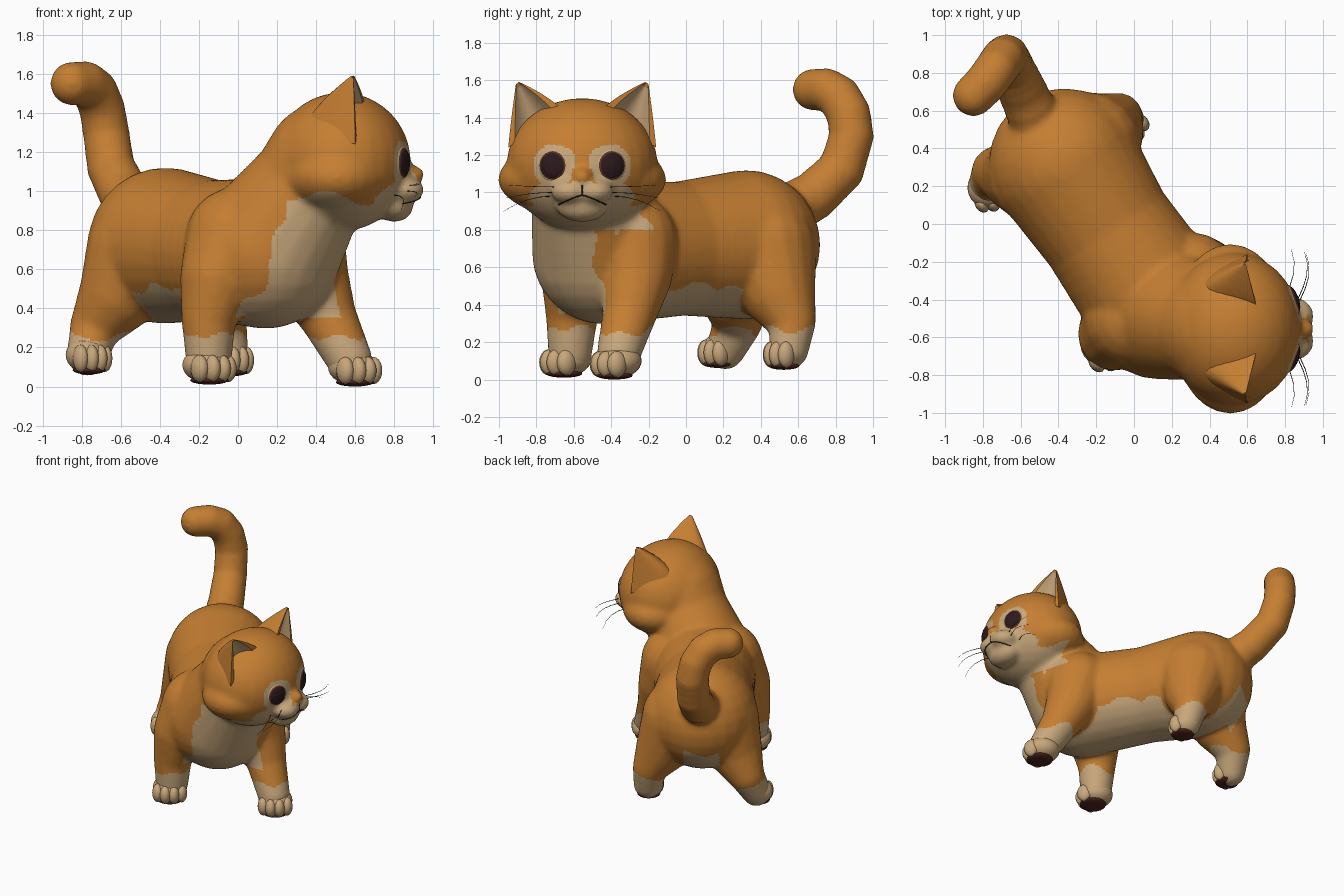
import bpy, bmesh, math
from mathutils import Vector, Matrix
from mathutils.bvhtree import BVHTree

cube = bpy.data.objects.get("Cube")
if cube:
    bpy.data.objects.remove(cube, do_unlink=True)

FWD = Vector((.55, -.835, 0))      # direction the body walks
SIDE = Vector((.835, .55, 0))      # the body's left
BODY_ANGLE = math.atan2(FWD.y, FWD.x)
CHEST = Vector((.14, -.44, .68))
HIPS = Vector((-.37, .32, .72))
FACE_Y = -.555                     # the head looks along +x
scratch = bpy.data.meshes.new("scratch")


def material(name, rgb):
    m = bpy.data.materials.new(name)
    m.use_nodes = True
    m.diffuse_color = (*rgb, 1)
    m.node_tree.nodes["Principled BSDF"].inputs["Base Color"].default_value = (*rgb, 1)
    m.node_tree.nodes["Principled BSDF"].inputs["Roughness"].default_value = .8
    return m


ORANGE = material("orange fur", (.56, .21, .032))
CREAM = material("cream fur", (.58, .39, .2))
PAD = material("dark pad", (.075, .018, .012))
EYE = material("eye dark", (.026, .01, .012))
IRIS = material("eye brown", (.1, .035, .015))
LINE = material("whisker dark", (.02, .012, .01))


def ball(bm, centre, radii, angle=0, seg=16):
    mat = Matrix.Translation(centre) @ Matrix.Rotation(angle, 4, 'Z') @ Matrix.Diagonal((*radii, 1))
    one = bmesh.new()
    bmesh.ops.create_uvsphere(one, u_segments=seg, v_segments=seg // 2 + 2, radius=1, matrix=mat)
    one.to_mesh(scratch)
    one.free()
    bm.from_mesh(scratch)


def chain(bm, stops, steps=5, seg=16):
    """Row of balls running through stops of (x, y, z, radius)."""
    row = []
    for a, b in zip(stops, stops[1:]):
        for i in range(steps):
            p = Vector(a).lerp(Vector(b), i / steps)
            row.append((p.xyz, p.w))
    row.append((Vector(stops[-1]).xyz, stops[-1][3]))
    for c, r in row:
        ball(bm, c, (r, r, r), seg=seg)
    return row


def make(name, bm, *mats):
    me = bpy.data.meshes.new(name)
    bm.to_mesh(me)
    bm.free()
    for m in mats:
        me.materials.append(m)
    me.shade_smooth()
    ob = bpy.data.objects.new(name, me)
    bpy.context.collection.objects.link(ob)
    return ob


def line(name, pts, radius, taper=1.0):
    cu = bpy.data.curves.new(name, 'CURVE')
    cu.dimensions = '3D'
    cu.bevel_depth = radius
    cu.bevel_resolution = 1
    cu.use_fill_caps = True
    sp = cu.splines.new('POLY')
    sp.points.add(len(pts) - 1)
    for i, p in enumerate(pts):
        sp.points[i].co = (*p, 1)
        sp.points[i].radius = 1 + (taper - 1) * i / (len(pts) - 1)
    cu.materials.append(LINE)
    bpy.context.collection.objects.link(bpy.data.objects.new(name, cu))


# Body, head and limbs, fused into one skin
bm = bmesh.new()
chain(bm, [(*HIPS, .4), (-.15, -.02, .7, .36), (*CHEST, .385), (.36, -.53, 1.02, .3), (.46, FACE_Y, 1.13, .33)], 7, 24)
ball(bm, (.53, FACE_Y, 1.15), (.355, .405, .355), seg=28)
ball(bm, (.51, FACE_Y, 1.07), (.31, .452, .21), seg=28)
for s in (-1, 1):
    ball(bm, (.855, FACE_Y + s * .065, 1.005), (.1, .105, .07))
ball(bm, (.8, FACE_Y, .925), (.1, .14, .085))
ball(bm, (.875, FACE_Y, 1.085), (.085, .06, .05))
legs = []
for stops in (
    [(-.01, -.5, .76, .26), (-.1, -.58, .56, .2), (-.15, -.61, .35, .143), (-.15, -.62, .14, .12)],
    [(.3, -.29, .74, .25), (.37, -.27, .56, .2), (.46, -.3, .36, .148), (.57, -.36, .14, .12)],
    [(-.5, .27, .7, .28), (-.61, .26, .48, .205), (-.73, .28, .31, .132), (-.77, .21, .16, .108)],
    [(-.24, .42, .7, .28), (-.15, .49, .48, .205), (-.08, .57, .31, .127), (-.05, .55, .16, .108)],
):
    legs += chain(bm, stops)
chain(bm, [(-.5, .5, .88, .145), (-.58, .68, .98, .135), (-.65, .83, 1.12, .126), (-.675, .885, 1.3, .122),
           (-.695, .87, 1.42, .12), (-.73, .82, 1.51, .118), (-.78, .75, 1.55, .116), (-.85, .68, 1.55, .113)], 3)
skin = make("body_skin", bm, ORANGE, CREAM)
rm = skin.modifiers.new("fuse", 'REMESH')
rm.mode = 'VOXEL'
rm.voxel_size = .015
sm = skin.modifiers.new("soften", 'SMOOTH')
sm.factor = .5
sm.iterations = 18
fused = bpy.data.meshes.new_from_object(skin.evaluated_get(bpy.context.evaluated_depsgraph_get()))
skin.modifiers.clear()
skin.data = fused
fused.materials.clear()
fused.materials.append(ORANGE)
fused.materials.append(CREAM)
fused.shade_smooth()


def on_leg(p):
    return any((p - c).length_squared < (r + .02) ** 2 for c, r in legs)


# Cream markings
def is_cream(p):
    wave = .02 * math.sin(23 * p.x + 9 * p.z) + .015 * math.sin(31 * p.y)
    side, h = abs(p.y - FACE_Y), p.z
    if h < .33 and on_leg(p):
        return h < .26 + wave
    if p.x > .7 and h > .9:
        bridge = side < .055 and 1.06 < h < 1.13
        patch = ((side - .145) / .118) ** 2 + ((h - 1.145) / .115) ** 2 < 1 + 2 * wave
        muzzle = h < 1.07 - .5 * max(0, side - .12) + wave
        return not bridge and (patch and side > .035 or muzzle)
    if h > .8 and (p.x > .5 or p.x > .25 and p.y < FACE_Y):
        return h < .965 + .03 * math.cos(14 * (p.x - .43)) + .3 * wave
    rel = p - CHEST
    if rel.dot(FWD) > .1 and h > .35:
        return -.23 + .25 * (h - .45) + wave < rel.dot(SIDE) < .33 + 2 * wave and h < .98
    if (p - HIPS).dot(FWD) < -.2:
        return h < .56 + wave and abs((p - HIPS).dot(SIDE)) < .13
    return h < .5 + wave and not on_leg(p)


for f in fused.polygons:
    f.material_index = int(is_cream(f.center))

# Paws with four toes and a dark pad
for name, x, y, z, k in (("front_right", -.155, -.64, .01, 1), ("front_left", .59, -.37, 0, 1),
                         ("hind_right", -.77, .185, .062, .86), ("hind_left", -.045, .535, .052, .86)):
    base = Vector((x, y, z))
    bm = bmesh.new()
    ball(bm, base + Vector((0, 0, .1)) - FWD * .01 * k, (.125 * k, .124 * k, .09), BODY_ANGLE, 24)
    for across, out in ((-.086, .055), (-.031, .085), (.031, .085), (.086, .055)):
        ball(bm, base + (FWD * out + SIDE * across) * k + Vector((0, 0, .082)),
             (.056 * k, .041 * k, .07), BODY_ANGLE)
    make(name + "_paw", bm, CREAM)
    bm = bmesh.new()
    ball(bm, base + FWD * .015 + Vector((0, 0, .022)), (.1 * k, .1 * k, .022), BODY_ANGLE)
    make(name + "_pad", bm, PAD)


# Ears: crescent sections shrinking to a rounded tip, cream inside
def ear(name, s):
    inner, outer = Vector((.65, .11, 1.44)), Vector((.6, .395, 1.24))
    tip = Vector((.59, .352, 1.6))
    back, hollow = Vector((.1, .19, 1.4)), Vector((.42, .24, 1.34))
    n, rows = 10, 12
    bm = bmesh.new()

    def bend(a, c, b, t):
        return a * (1 - t) ** 2 + c * 2 * t * (1 - t) + b * t * t

    ring = [bend(inner, back, outer, i / n) for i in range(n + 1)]
    ring += [bend(outer.lerp(inner, .12), hollow, inner.lerp(outer, .12), i / n) for i in range(n + 1)]
    grid = []
    for j in range(rows + 1):
        t = j / rows
        k = max(.06, (1 - t ** 1.4) ** .85)
        pts = [tip.lerp(p, k) + Vector((0, 0, .07 * t * (1 - t))) for p in ring]
        grid.append([bm.verts.new((p.x, FACE_Y + s * p.y, p.z)) for p in pts])
    m = len(ring)
    for j, (a, b) in enumerate(zip(grid, grid[1:])):
        for i in range(m):
            f = bm.faces.new((a[i], a[(i + 1) % m], b[(i + 1) % m], b[i]))
            f.material_index = int(n < i < m - 1 and j < rows - 1)
    bm.faces.new(grid[-1])
    bm.faces.new(grid[0])
    bmesh.ops.recalc_face_normals(bm, faces=bm.faces)
    ob = make(name, bm, ORANGE, CREAM)
    bpy.context.view_layer.objects.active = ob
    ob.select_set(True)
    bpy.ops.object.shade_smooth_by_angle(angle=math.radians(50))
    ob.select_set(False)


ear("left_ear", 1)
ear("right_ear", -1)

# Face details sit on the skin
tree = BVHTree.FromPolygons([v.co for v in fused.vertices], [p.vertices for p in fused.polygons])


def on_face(side, z, lift=0):
    hit = tree.ray_cast(Vector((2, FACE_Y + side, z)), Vector((-1, 0, 0)))[0]
    return Vector((hit.x + lift, hit.y, hit.z))


for label, s in (("left", 1), ("right", -1)):
    turn = s * .36
    look = Vector((math.cos(turn), math.sin(turn), 0))
    spot = on_face(s * .16, 1.145) - look * .02
    for part, mat, lift, r in (("eyeball", CREAM, 0, (.03, .09, .09)),
                               ("iris", IRIS, .007, (.029, .079, .08)),
                               ("pupil", EYE, .011, (.028, .073, .074))):
        bm = bmesh.new()
        ball(bm, spot + look * lift, r, turn, 24)
        make(label + "_" + part, bm, mat)
    # Whiskers
    for i, (z, drop) in enumerate(((1.03, -.01), (1.0, .03), (.98, .08))):
        root = on_face(s * (.15 + .01 * i), z, -.005)
        pts = [root + Vector((.05 * math.sin(2.4 * t), s * .25 * t, -drop * t * t)) for t in (0, .25, .5, .75, 1)]
        line(f"{label}_whisker_{i + 1}", pts, .0025, .3)

# Mouth
line("mouth", [on_face(k * .018, .985 - .05 * abs(k / 7) ** 1.3, .001) for k in range(-7, 8)], .004)
line("lip_crease", [on_face(0, .985 + .018 * k, .001) for k in range(4)], .003)
bpy.data.meshes.remove(scratch)
